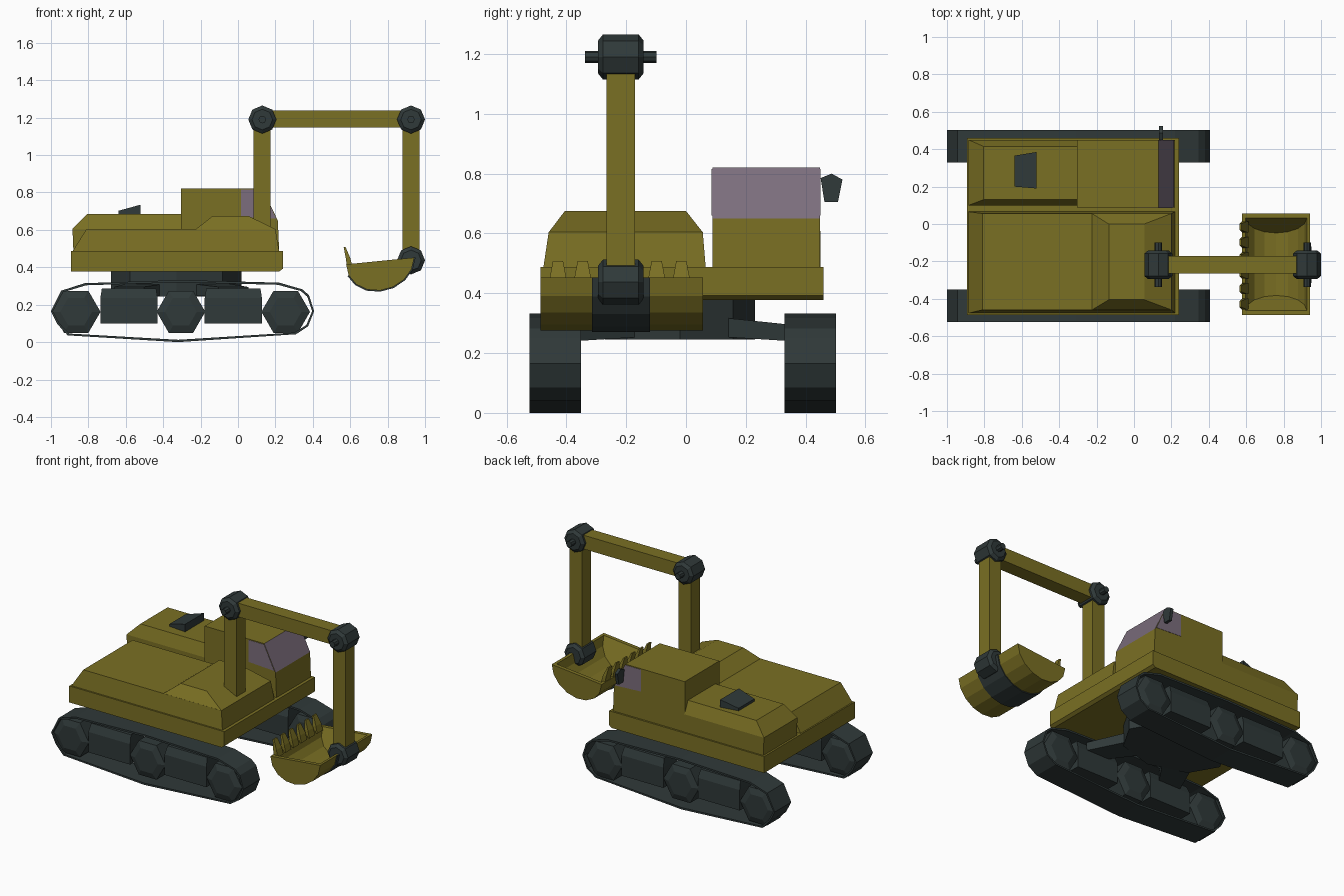
import bpy, bmesh, math

if "Cube" in bpy.data.objects:
    bpy.data.objects.remove(bpy.data.objects["Cube"])


def material(name, col):
    m = bpy.data.materials.new(name)
    m.diffuse_color = (*col, 1)
    m.use_nodes = True
    m.node_tree.nodes["Principled BSDF"].inputs["Base Color"].default_value = m.diffuse_color
    return m


YELLOW = material("olive_yellow", (0.195, 0.16, 0.017))
DARK = material("dark_slate", (0.029, 0.041, 0.041))
GLASS = material("purple_glass", (0.20, 0.155, 0.205))


def mesh(name, verts, faces, *mats):
    me = bpy.data.meshes.new(name)
    me.from_pydata(verts, [], faces)
    bm = bmesh.new()
    bm.from_mesh(me)
    bmesh.ops.recalc_face_normals(bm, faces=bm.faces)
    bm.to_mesh(me)
    bm.free()
    for m in mats:
        me.materials.append(m)
    ob = bpy.data.objects.new(name, me)
    bpy.context.collection.objects.link(ob)
    return ob


def loft(name, rings, *mats):
    """Skin equal-length rings and cap both ends."""
    n = len(rings[0])
    verts = [p for r in rings for p in r]
    faces = [(k * n + i, k * n + (i + 1) % n, (k + 1) * n + (i + 1) % n, (k + 1) * n + i)
             for k in range(len(rings) - 1) for i in range(n)]
    faces += [tuple(range(n)), tuple(range(len(verts) - n, len(verts)))]
    return mesh(name, verts, faces, *mats)


def prism(name, pts, y0, y1, *mats):
    """Extrude an x-z profile along y."""
    return loft(name, [[(x, y, z) for x, z in pts] for y in (y0, y1)], *mats)


def rects(name, levels, mat):
    """Stack of rectangles (x0, x1, y0, y1, z)."""
    return loft(name, [[(a, c, z), (b, c, z), (b, d, z), (a, d, z)] for a, b, c, d, z in levels], mat)


def box(name, x0, x1, y0, y1, z0, z1, mat):
    return rects(name, [(x0, x1, y0, y1, z0), (x0, x1, y0, y1, z1)], mat)


def turned(name, x, y, z, steps, n, mat):
    """Turned part on a y axis from (radius, y offset) steps."""
    return loft(name, [[(x + r * math.cos(2 * math.pi * i / n), y + dy, z + r * math.sin(2 * math.pi * i / n))
                        for i in range(n)] for r, dy in steps], mat)


# Tracks, wheels and side boxes, mirrored about the centre line
MID = -0.011
belt = [(-1.0, .165), (-.945, .275), (-.82, .315), (-.31, .332), (.22, .318), (.345, .282), (.38, .25),
        (.407, .165), (.375, .085), (.31, .042), (-.32, .0), (-.91, .036), (-.965, .095)]
for side, s in (("right", -1), ("left", 1)):
    yc = MID + s * 0.4265
    cx, cz, n = -0.297, 0.165, len(belt)
    inner = [(cx + (x - cx) * .985, cz + (z - cz) * .925) for x, z in belt]
    verts = [(x, yc + d, z) for d in (-.086, .086) for loop in (belt, inner) for x, z in loop]
    order = (0, 1, 3, 2)
    faces = []
    for k in range(4):
        a, b = order[k] * n, order[(k + 1) % 4] * n
        faces += [(a + i, a + (i + 1) % n, b + (i + 1) % n, b + i) for i in range(n)]
    mesh(side + "_track_belt", verts, faces, DARK)
    for i, wx in enumerate((-.865, -.305, .255)):
        turned(f"{side}_wheel_{i}", wx, yc, .162,
               [(.085, -.085), (.13, -.07), (.13, .07), (.085, .085)], 6, DARK)
    for i, bx in enumerate((-.583, -.025)):
        rects(f"{side}_track_box_{i}", [(bx - .153, bx + .153, yc - .075, yc + .075, .10),
                                        (bx - .153, bx + .153, yc - .075, yc + .075, .235),
                                        (bx - .145, bx + .145, yc - .055, yc + .055, .287)], DARK)
        # Splayed arm from turntable to track
        ix = -.33 + (bx + .305) * .45
        loft(f"{side}_arm_{i}", [[(x - w, y, z0), (x + w, y, z0), (x + w, y, z1), (x - w, y, z1)]
                                 for x, w, y, z0, z1 in ((ix, .11, MID + s * .12, .255, .32),
                                                         (bx, .08, MID + s * .36, .24, .295))], DARK)

# Turntable
loft("turntable", [[(-.33 + .35 * math.cos(i * math.pi / 4), -.02 + .25 * math.sin(i * math.pi / 4), z)
                    for i in range(8)] for z in (.245, .385)], DARK)

# House
prism("house_base", [(-.893, .378), (.22, .378), (.24, .392), (.24, .487), (-.893, .487)], -.487, .46, YELLOW)
rects("right_hood", [(-.885, .22, -.477, .066, .485), (-.81, .2, -.459, .056, .605)], YELLOW)
rects("raised_hood", [(-.225, .2, -.459, .056, .604), (-.135, .055, -.405, 0, .675)], YELLOW)
rects("engine_cover", [(-.88, -.3, .1, .45, .485), (-.885, -.3, .1, .45, .605),
                       (-.805, -.3, .13, .415, .685)], YELLOW)
loft("exhaust_vent", [[(x, y0, .68), (x, y1, .68), (x, y1, z), (x, y0, z)]
                      for x, y0, y1, z in ((-.64, .2, .365, .702), (-.52, .19, .385, .735))], DARK)

# Cab, its sloped front face is glass
cab = prism("cab", [(-.305, .485), (.22, .485), (.213, .65), (.13, .82), (-.305, .82)], .088, .448, YELLOW, GLASS)
for p in cab.data.polygons:
    if p.normal.x > .5 and p.normal.z > .3:
        p.material_index = 1
for side, y in (("right", .086), ("left", .448)):
    prism(side + "_cab_window", [(.015, .67), (.205, .66), (.13, .815), (.015, .815)], y, y + .002, GLASS)
mirror = [(.45, .785), (.487, .80), (.523, .78), (.508, .705), (.463, .705)]
loft("side_mirror", [[(x, y, z) for y, z in mirror] for x in (.135, .155)], DARK)

# Boom, arm, stick
Y = -.218
box("boom_post", .083, .175, Y - .047, Y + .047, .5, 1.19, YELLOW)
box("boom_beam", .13, .925, Y - .047, Y + .047, 1.147, 1.238, YELLOW)
box("stick", .88, .97, Y - .047, Y + .047, .44, 1.19, YELLOW)
for name, x, z in (("post_joint", .13, 1.19), ("stick_joint", .925, 1.19), ("bucket_joint", .925, .437)):
    turned(name, x, Y, z, [(.055, -.076), (.075, -.06), (.075, .06), (.055, .076)], 8, DARK)
    if z > 1:
        turned(name + "_pin", x, Y, z, [(.02, -.12), (.02, .12)], 8, DARK)


# Bucket: hollow half-round scoop
SEG = 8


def scoop(k, i):
    a = math.pi * (1 + i / SEG)
    c, s = math.cos(a), math.sin(a)
    return .76 + .182 * k * c, .434 + .158 * k * s + .018 * k * c, -s


def row(k, y0, inset, taper, sgn):
    return [(x, y0 - sgn * (inset + taper * d), z) for x, z, d in (scoop(k, i) for i in range(SEG + 1))]


B0, B1, m = -.487, .057, SEG + 1
verts = row(1, B0, 0, 0, -1) + row(1, B1, 0, 0, 1) + row(.9, B0, .025, .08, -1) + row(.9, B1, .025, .08, 1)
faces = [tuple(range(r * m, r * m + m)) for r in range(4)]
for r in (0, 2):
    faces += [(r * m + i, r * m + i + 1, r * m + m + i + 1, r * m + m + i) for i in range(SEG)]
o0, o1, i0, i1, e = 0, m, 2 * m, 3 * m, SEG
faces += [(o0, o1, i1, i0), (o0 + e, o1 + e, i1 + e, i0 + e),
          (o0, o0 + e, i0 + e, i0), (o1, o1 + e, i1 + e, i1)]
mesh("bucket", verts, faces, YELLOW)

# Dark strap hugging the underside of the bucket
strap = [scoop(1.04, i)[:2] for i in range(1, SEG + 1)] + [scoop(.98, i)[:2] for i in range(SEG, 0, -1)]
prism("bucket_strap", strap, Y - .097, Y + .097, DARK)

# Teeth along the bucket lip
for i in range(6):
    y = -.428 + i * .0825
    loft(f"tooth_{i}", [[(x - t, y - w, z), (x + t, y - w, z), (x + t, y + w, z), (x - t, y + w, z)]
                        for x, t, w, z in ((.597, .014, .03, .405), (.588, .012, .028, .45),
                                           (.570, .005, .017, .508))], YELLOW)
